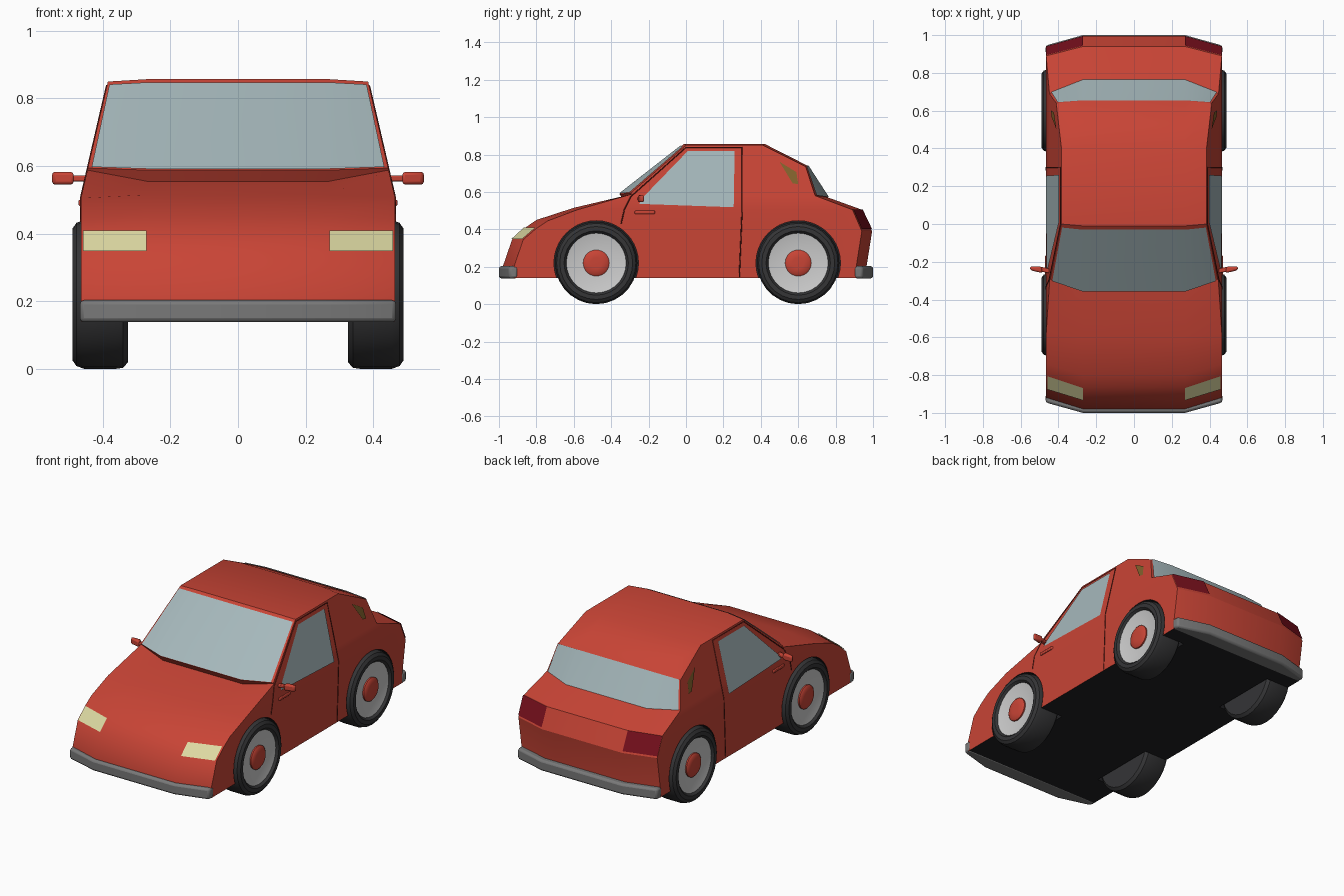
import bpy, bmesh, math
from mathutils import Vector

if "Cube" in bpy.data.objects:
    bpy.data.objects.remove(bpy.data.objects["Cube"])


def mat(name, *rgb):
    m = bpy.data.materials.new(name)
    m.diffuse_color = (*rgb, 1)
    m.use_nodes = True
    m.node_tree.nodes["Principled BSDF"].inputs["Base Color"].default_value = m.diffuse_color
    return m


RED = mat("red_paint", 0.58, 0.058, 0.036)
SEAM = mat("seam", 0.12, 0.012, 0.008)
BLACK = mat("black", 0.015, 0.015, 0.017)
TYRE = mat("rubber", 0.035, 0.035, 0.037)
RIM = mat("rim", 0.62, 0.62, 0.62)
GLASS = mat("glass", 0.38, 0.48, 0.50)
LAMP = mat("lamp", 0.72, 0.69, 0.36)
TAIL = mat("tail", 0.19, 0.005, 0.012)
TRIM = mat("trim", 0.19, 0.19, 0.19)
OLIVE = mat("vent", 0.22, 0.12, 0.025)
INNER = 0.27  # half width of the flat middle of the body


def make(name, verts, faces, *mats, closed=True, smooth=35):
    me = bpy.data.meshes.new(name)
    me.from_pydata([tuple(v) for v in verts], [], faces)
    ob = bpy.data.objects.new(name, me)
    bpy.context.collection.objects.link(ob)
    for m in mats:
        me.materials.append(m)
    bm = bmesh.new()
    bm.from_mesh(me)
    if closed:
        bmesh.ops.recalc_face_normals(bm, faces=bm.faces)
    else:  # thin panel: face outward and float just above the body
        for f in bm.faces:
            f.normal_update()
            if f.normal.dot(f.calc_center_median() - Vector((0, 0.1, 0.4))) < 0:
                f.normal_flip()
        bm.normal_update()
        for v, n in [(v, v.normal.copy()) for v in bm.verts]:
            v.co += n * 0.005
    bm.to_mesh(me)
    bm.free()
    if smooth:
        shade(ob, smooth)
    return ob


def shade(ob, angle=35):
    bpy.ops.object.select_all(action='DESELECT')
    ob.select_set(True)
    bpy.context.view_layer.objects.active = ob
    bpy.ops.object.shade_smooth_by_angle(angle=math.radians(angle))


def side_x(z):  # half width of the body at a height
    return 0.465 - max(0, z - 0.505) * 0.08 / 0.345


def lathe(name, profile, center, s, m, segs=28):
    """Closed (x, radius) profile spun about the x axis."""
    n, verts, faces = len(profile), [], []
    for k in range(segs):
        a = 2 * math.pi * k / segs
        verts += [(s * x, center[0] + r * math.cos(a), center[1] + r * math.sin(a))
                  for x, r in profile]
    for k in range(segs):
        k2 = (k + 1) % segs
        faces += [(k*n + j, k*n + j + 1, k2*n + j + 1, k2*n + j) for j in range(n - 1)]
    faces += [[k * n for k in range(segs)], [k * n + n - 1 for k in range(segs)]]
    return make(name, verts, faces, m)


def prism(name, outline, z0, z1, m, bevel):
    n = len(outline)
    verts = [(x, y, z) for z in (z0, z1) for x, y in outline]
    faces = [(i, (i+1) % n, n + (i+1) % n, n + i) for i in range(n)]
    ob = make(name, verts, faces + [range(n), range(n, 2*n)], m)
    b = ob.modifiers.new("bevel", 'BEVEL')
    b.width, b.segments = bevel, 2
    b.limit_method = 'ANGLE'
    b.angle_limit = math.radians(50)
    return ob


# Body rows over the top from front to rear: y middle, y edge, z middle, z edge
ROWS = [
    (-0.98, -0.92, 0.14, 0.14), (-0.98, -0.92, 0.20, 0.20),
    (-0.93, -0.87, 0.345, 0.345), (-0.865, -0.80, 0.405, 0.405),
    (-0.80, -0.74, 0.45, 0.445), (-0.60, -0.58, 0.515, 0.505),
    (-0.335, -0.29, 0.555, 0.588), (-0.355, -0.295, 0.588, 0.594),
    (-0.01, 0.0, 0.857, 0.85), (0.42, 0.41, 0.857, 0.85),
    (0.65, 0.64, 0.74, 0.735), (0.76, 0.69, 0.57, 0.58),
    (0.94, 0.89, 0.505, 0.505), (0.995, 0.94, 0.39, 0.39),
    (0.965, 0.91, 0.20, 0.20), (0.965, 0.91, 0.14, 0.14)]


def row_point(i, u):
    """Point on row i; |u| = 0 at the crease, 1 at the body side."""
    ym, ye, zm, ze = ROWS[i]
    w = abs(u)
    x = INNER + (side_x(ze) - INNER) * w
    return Vector((math.copysign(x, u), ym + (ye - ym) * w, zm + (ze - zm) * w))


def band_panel(name, i, t0, t1, cols, m):
    """Overlay panel lying on the body between rows i and i+1."""
    n = len(cols)
    verts = [row_point(i, u).lerp(row_point(i + 1, u), t) for t in (t0, t1) for u in cols]
    make(name, verts, [(j, j+1, n+j+1, n+j) for j in range(n-1)], m, closed=False)


# Body shell
cols = (-1, -0.0, 0.0, 1)
verts = [row_point(i, u) for i in range(len(ROWS)) for u in cols]
R = len(ROWS)
faces = [(4*i + j, 4*i + j + 1, 4*i + j + 5, 4*i + j + 4) for i in range(R - 1) for j in range(3)]
for c in (0, 3):
    faces.append([4*i + c for i in list(range(6)) + list(range(12, R))])
    faces.append([4*i + c for i in range(5, 13)])
faces.append([0, 1, 2, 3] + [4*R - 1 - k for k in range(4)])
body = make("body", verts, faces, RED, BLACK, smooth=0)
body.data.polygons[len(faces) - 1].material_index = 1

# Wheel arches cut from the body
WHEELS = {"front": (-0.48, 0.22), "rear": (0.60, 0.22)}
for end, c in WHEELS.items():
    for s in (-1, 1):
        cut = lathe("arch_cutter", [(0.31, 0.226), (0.6, 0.226)], c, s, BLACK, 40)
        cut.hide_render = True
        b = body.modifiers.new("arch", 'BOOLEAN')
        b.operation, b.solver, b.object = 'DIFFERENCE', 'EXACT', cut
        b.material_mode = 'TRANSFER'
        bpy.context.view_layer.objects.active = body
        bpy.ops.object.modifier_apply(modifier=b.name)
        bpy.data.objects.remove(cut)
shade(body, 32)

# Wheels: tyre, rim disc and cap
for end, c in WHEELS.items():
    for s, side in ((-1, "left"), (1, "right")):
        tag = f"{end}_{side}"
        lathe("tyre_" + tag, [(0.325, 0.15), (0.325, 0.20), (0.34, 0.217), (0.36, 0.22),
                              (0.455, 0.22), (0.478, 0.212), (0.49, 0.195), (0.49, 0.172),
                              (0.478, 0.16), (0.455, 0.155)], c, s, TYRE)
        lathe("rim_" + tag, [(0.44, 0.162), (0.478, 0.162), (0.474, 0.145), (0.464, 0.08),
                             (0.464, 0.05)], c, s, RIM)
        lathe("cap_" + tag, [(0.45, 0.07), (0.472, 0.07), (0.48, 0.06), (0.482, 0.03)], c, s, RED)

# Windscreen, rear window and lamps
band_panel("windscreen", 7, 0.0, 0.95, (-0.93, -0.0, 0.0, 0.93), GLASS)
band_panel("rear_window", 10, 0.0, 1.0, (-0.94, -0.0, 0.0, 0.94), GLASS)
for s, side in ((-1, "left"), (1, "right")):
    band_panel("headlight_" + side, 2, 0.0, 1.0, (s * 0.0, s * 0.96), LAMP)
    band_panel("tail_light_" + side, 12, 0.0, 0.92, (s * 0.0, s), TAIL)

# Bumpers
for s, name in ((-1, "front_bumper"), (1, "rear_bumper")):
    half = [(0.468, 0.90), (0.468, 0.945), (INNER, 1.0)]
    outline = [(x, s * y) for x, y in half] + [(-x, s * y) for x, y in reversed(half)]
    prism(name, outline, 0.138, 0.203, TRIM, 0.012)


def side_panel(name, s, pts, m):
    make(name, [(s * side_x(z), y, z) for y, z in pts], [range(len(pts))], m, closed=False)


def seam(name, s, pts):
    cu = bpy.data.curves.new(name, 'CURVE')
    cu.dimensions, cu.bevel_depth, cu.bevel_resolution = '3D', 0.003, 0
    sp = cu.splines.new('POLY')
    sp.points.add(len(pts) - 1)
    for p, (y, z) in zip(sp.points, pts):
        p.co = (s * side_x(z), y, z, 1)
    cu.materials.append(SEAM)
    bpy.context.collection.objects.link(bpy.data.objects.new(name, cu))


# Side windows, quarter vents, door seams, handles and mirrors
for s, side in ((-1, "left"), (1, "right")):
    side_panel("side_window_" + side, s,
               [(-0.25, 0.535), (-0.235, 0.565), (0.01, 0.818), (0.26, 0.818), (0.255, 0.517)], GLASS)
    side_panel("quarter_vent_" + side, s,
               [(0.50, 0.76), (0.59, 0.705), (0.60, 0.64), (0.57, 0.645)], OLIVE)
    seam("door_seam_" + side, s, [(0.285, 0.145), (0.30, 0.505), (0.30, 0.838), (-0.0, 0.838),
                                  (-0.295, 0.575), (-0.33, 0.505), (-0.347, 0.43)])
    x0, x1 = s * 0.455, s * 0.472
    prism("door_handle_" + side, [(x0, -0.28), (x1, -0.27), (x1, -0.17), (x0, -0.16)],
          0.482, 0.5, RED, 0.004)
    prism("mirror_stalk_" + side, [(s * x, y) for x, y in
          ((0.43, -0.265), (0.50, -0.25), (0.50, -0.225), (0.43, -0.24))], 0.555, 0.572, RED, 0.004)
    prism("mirror_" + side, [(s * x, y) for x, y in
          ((0.485, -0.26), (0.548, -0.245), (0.552, -0.225), (0.49, -0.225))],
          0.545, 0.583, RED, 0.009)
